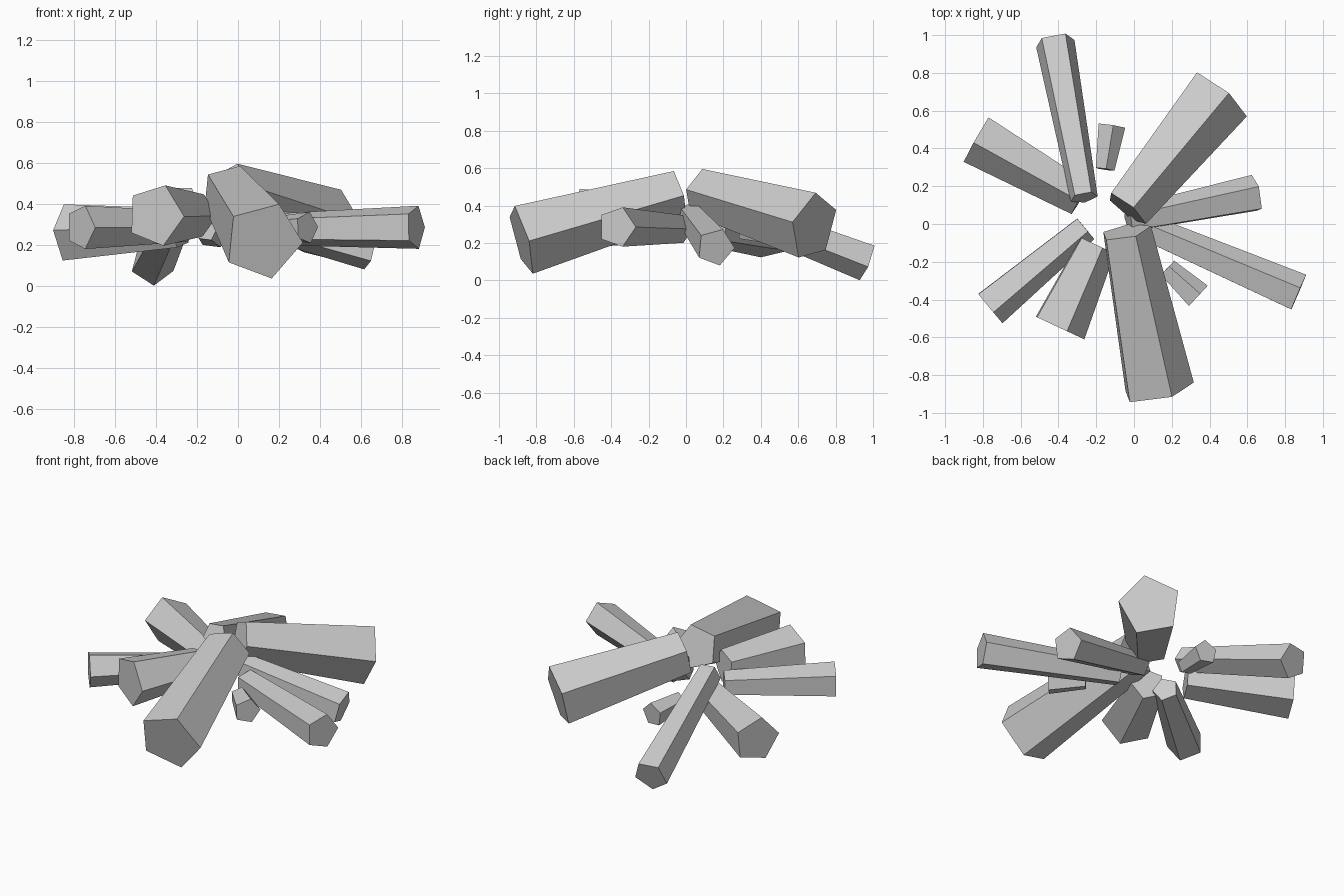
import bpy
import math
from mathutils import Vector, Quaternion

if "Cube" in bpy.data.objects:
    bpy.data.objects.remove(bpy.data.objects["Cube"])

SIDES = 5
TAPER = 0.7


def shard(name, inner, outer, ridge):
    """Tapered five-sided shard; ridge = offset of one corner from the outer centre."""
    inner, outer, ridge = Vector(inner), Vector(outer), Vector(ridge)
    axis = (outer - inner).normalized()
    radius = ridge.length
    ridge = (ridge - axis * ridge.dot(axis)).normalized() * radius
    spokes = [Quaternion(axis, math.tau * i / SIDES) @ ridge for i in range(SIDES)]
    verts = [inner + s * TAPER for s in spokes] + [outer + s for s in spokes]
    faces = [(i, (i + 1) % SIDES, SIDES + (i + 1) % SIDES, SIDES + i) for i in range(SIDES)]
    faces += [tuple(reversed(range(SIDES))), tuple(range(SIDES, 2 * SIDES))]
    mesh = bpy.data.meshes.new(name)
    mesh.from_pydata(verts, [], faces)
    obj = bpy.data.objects.new(name, mesh)
    bpy.context.collection.objects.link(obj)


# Large shards
shard("large_shard_front", (-0.045, -0.04, 0.46), (0.123, -0.88, 0.22), (0.077, -0.03, 0.18))
shard("large_shard_back_right", (-0.04, 0.08, 0.47), (0.449, 0.683, 0.289), (0.051, 0.007, 0.181))

# Medium shards
shard("medium_shard_front_left", (-0.20, -0.11, 0.345), (-0.403, -0.545, 0.345), (0.045, -0.03, 0.145))
shard("medium_shard_back_left", (-0.28, 0.14, 0.28), (-0.83, 0.454, 0.256), (-0.035, -0.014, 0.14))

# Slim shards
shard("slim_shard_right", (-0.03, 0.02, 0.35), (0.645, 0.158, 0.178), (0.025, 0.042, 0.092))
shard("slim_shard_front_right", (0.09, -0.035, 0.275), (0.868, -0.37, 0.286), (0.017, 0.03, 0.105))
shard("slim_shard_left", (-0.26, -0.02, 0.29), (-0.767, -0.44, 0.286), (0.02, -0.03, 0.105))
shard("slim_shard_back", (-0.265, 0.14, 0.42), (-0.419, 0.966, 0.103), (0.009, -0.041, -0.10))

# Small shards
shard("small_shard_front_right", (0.175, -0.235, 0.285), (0.336, -0.385, 0.284), (0.015, 0.015, 0.077))
shard("small_shard_back", (-0.155, 0.29, 0.27), (-0.12, 0.52, 0.255), (0.01, 0.0, 0.075))
